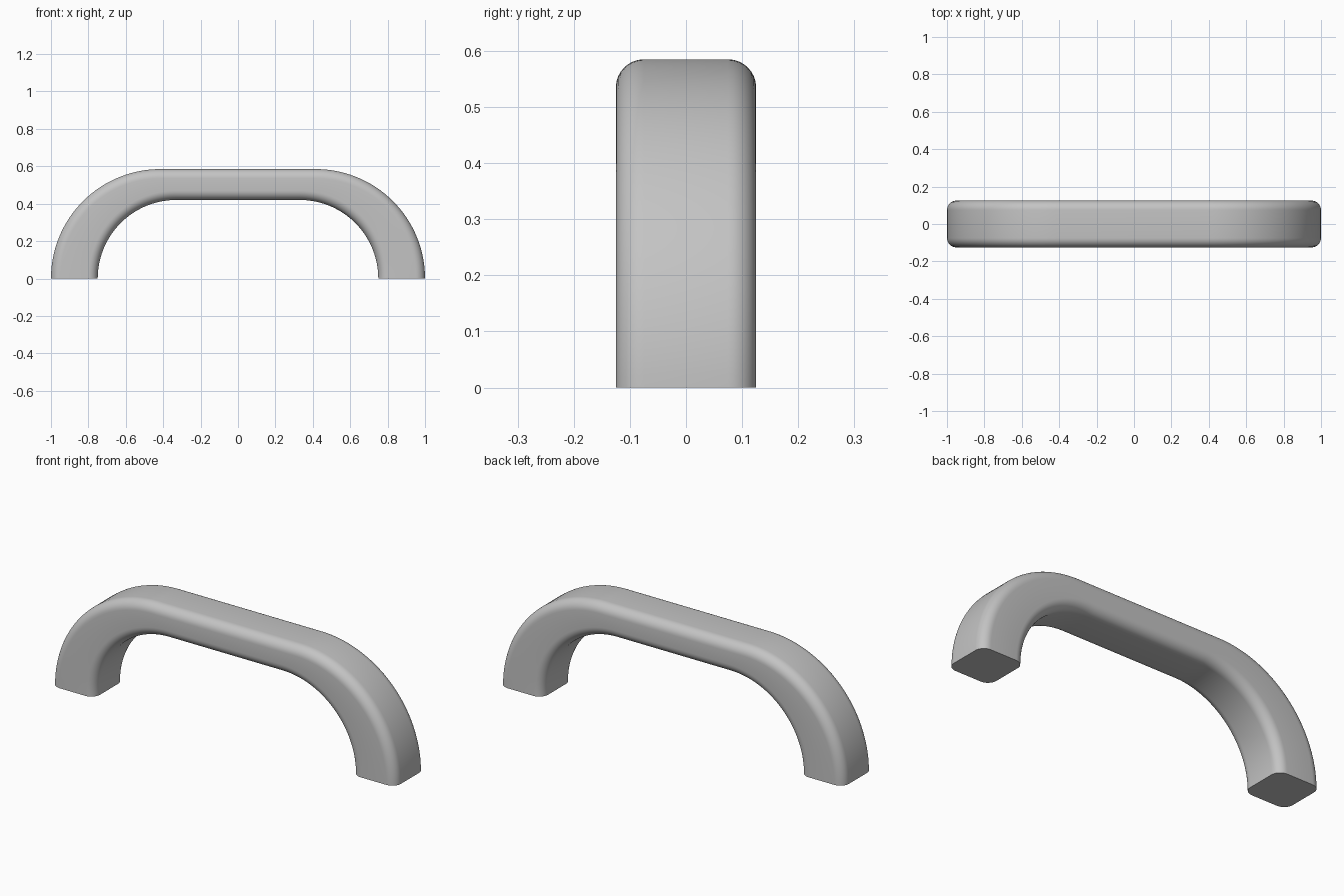
import bpy, bmesh
from math import sin, cos, pi, radians

default = bpy.data.objects.get("Cube")
if default:
    bpy.data.objects.remove(default, do_unlink=True)

OUTER_R, INNER_R = 0.585, 0.42      # bend radii, centred at z = 0
OUTER_X, INNER_X = 0.415, 0.33      # bend centres
HALF_W, FILLET = 0.125, 0.05
BEND_STEPS, FILLET_STEPS = 40, 8


def section(angle, side):
    """Rounded rectangle across the bar at one angle of the bend."""
    nx, nz = cos(angle), sin(angle)
    corners = ((INNER_X, INNER_R + FILLET, -1, pi), (INNER_X, INNER_R + FILLET, 1, pi / 2),
               (OUTER_X, OUTER_R - FILLET, 1, 0), (OUTER_X, OUTER_R - FILLET, -1, -pi / 2))
    # Corners run outer front, inner front, inner back, outer back
    starts = ((3, -pi / 2), (2, 0), (1, pi / 2), (0, pi))
    points = []
    for index, start in starts:
        cx, radius, y_side, _ = corners[index]
        for k in range(FILLET_STEPS + 1):
            a = start + pi / 2 * k / FILLET_STEPS
            r = radius + FILLET * cos(a)
            points.append((side * cx + r * nx,
                           y_side * (HALF_W - FILLET) + FILLET * sin(a), r * nz))
    return points


# Bar swept up one bend, across the straight grip and down the other
bm = bmesh.new()
rings = []
for side, first in ((1, 0), (-1, pi / 2)):
    for i in range(BEND_STEPS + 1):
        angle = first + pi / 2 * i / BEND_STEPS
        rings.append([bm.verts.new(p) for p in section(angle, side)])
for a, b in zip(rings, rings[1:]):
    for k in range(len(a)):
        j = (k + 1) % len(a)
        bm.faces.new((a[k], a[j], b[j], b[k]))

# Flat mounting ends
bm.faces.new(rings[0])
bm.faces.new(rings[-1])
bmesh.ops.recalc_face_normals(bm, faces=bm.faces)

mesh = bpy.data.meshes.new("pull_handle")
bm.to_mesh(mesh)
bm.free()
handle = bpy.data.objects.new("pull_handle", mesh)
bpy.context.collection.objects.link(handle)

# Plain grey finish
grey = bpy.data.materials.new("light_grey")
grey.use_nodes = True
color = (0.55, 0.55, 0.55, 1)
grey.diffuse_color = color
grey.node_tree.nodes["Principled BSDF"].inputs["Base Color"].default_value = color
mesh.materials.append(grey)

bpy.ops.object.select_all(action='DESELECT')
handle.select_set(True)
bpy.context.view_layer.objects.active = handle
bpy.ops.object.shade_smooth_by_angle(angle=radians(35))
